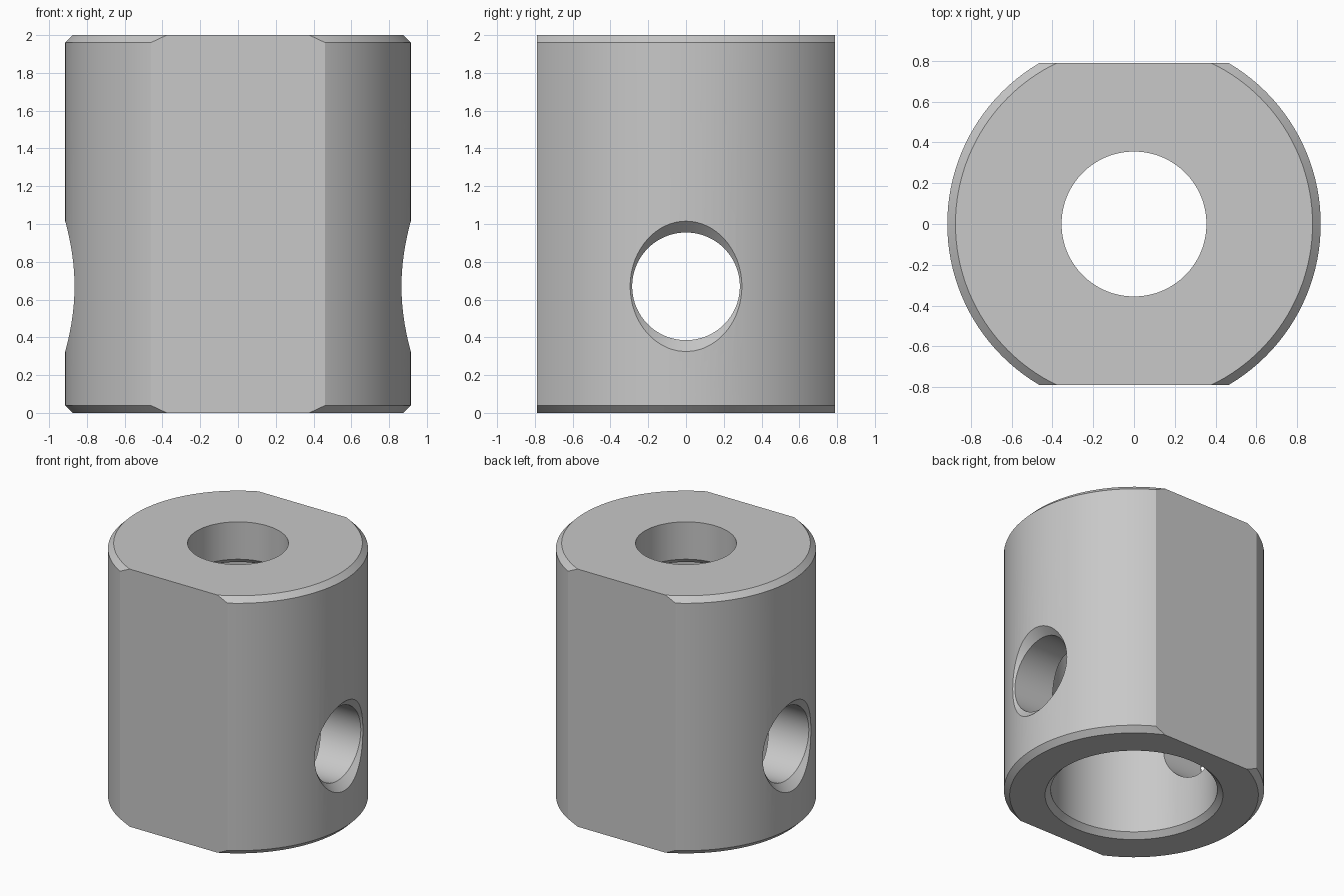
import bpy, bmesh, math
from mathutils import Vector

cube = bpy.data.objects.get("Cube")
if cube:
    bpy.data.objects.remove(cube, do_unlink=True)

steel = bpy.data.materials.new("grey_metal")
steel.use_nodes = True
grey = (0.58, 0.58, 0.58, 1)
steel.diffuse_color = grey
steel.node_tree.nodes["Principled BSDF"].inputs["Base Color"].default_value = grey


def finish(bm, name):
    mesh = bpy.data.meshes.new(name)
    bmesh.ops.recalc_face_normals(bm, faces=bm.faces)
    bm.to_mesh(mesh)
    bm.free()
    mesh.materials.append(steel)
    obj = bpy.data.objects.new(name, mesh)
    bpy.context.collection.objects.link(obj)
    return obj


def lathe(name, points, axis, closed, center=(0, 0, 0)):
    """Spin points, given as vectors, around an axis."""
    bm = bmesh.new()
    verts = [bm.verts.new(p) for p in points]
    pairs = list(zip(verts, verts[1:]))
    if closed:
        pairs.append((verts[-1], verts[0]))
    edges = [bm.edges.new(p) for p in pairs]
    bmesh.ops.spin(bm, geom=verts + edges, cent=center, axis=axis,
                   angle=math.tau, steps=128, use_duplicate=False)
    bmesh.ops.remove_doubles(bm, verts=bm.verts, dist=1e-5)
    return finish(bm, name)


def cut(target, cutter, operation):
    cutter.hide_render = True
    mod = target.modifiers.new(cutter.name, 'BOOLEAN')
    mod.operation = operation
    mod.solver = 'EXACT'
    mod.object = cutter
    bpy.context.view_layer.objects.active = target
    bpy.ops.object.modifier_apply(modifier=mod.name)
    bpy.data.objects.remove(cutter, do_unlink=True)


# Turned body: chamfered outside, narrow top hole, wide bore from below
outer, bore, hole, chamfer = 0.915, 0.586, 0.355, 0.04
step = 1.67
profile = [(bore + chamfer, 0), (outer - chamfer, 0), (outer, chamfer),
           (outer, 2 - chamfer), (outer - chamfer, 2), (hole, 2),
           (hole, step + chamfer), (hole + chamfer, step),
           (bore, step), (bore, chamfer)]
body = lathe("collar_body", [Vector((r, 0, z)) for r, z in profile], (0, 0, 1), True)

# Front and back flats
bm = bmesh.new()
bmesh.ops.create_cube(bm, size=1)
for v in bm.verts:
    v.co = (v.co.x * 3, v.co.y * 1.58, v.co.z * 3 + 1)
cut(body, finish(bm, "flats_cutter"), 'INTERSECT')

# Countersunk cross hole through both sides
pin, sink, end, height = 0.285, 0.855, 1.2, 0.67
half = [(0, end), (pin + end - sink, end), (pin, sink)]
drill = half + [(r, -x) for r, x in reversed(half)]
cutter = lathe("cross_hole_cutter", [Vector((x, 0, height + r)) for r, x in drill],
               (1, 0, 0), False, (0, 0, height))
cut(body, cutter, 'DIFFERENCE')

bpy.ops.object.select_all(action='DESELECT')
body.select_set(True)
bpy.context.view_layer.objects.active = body
bpy.ops.object.shade_smooth_by_angle(angle=math.radians(20))
